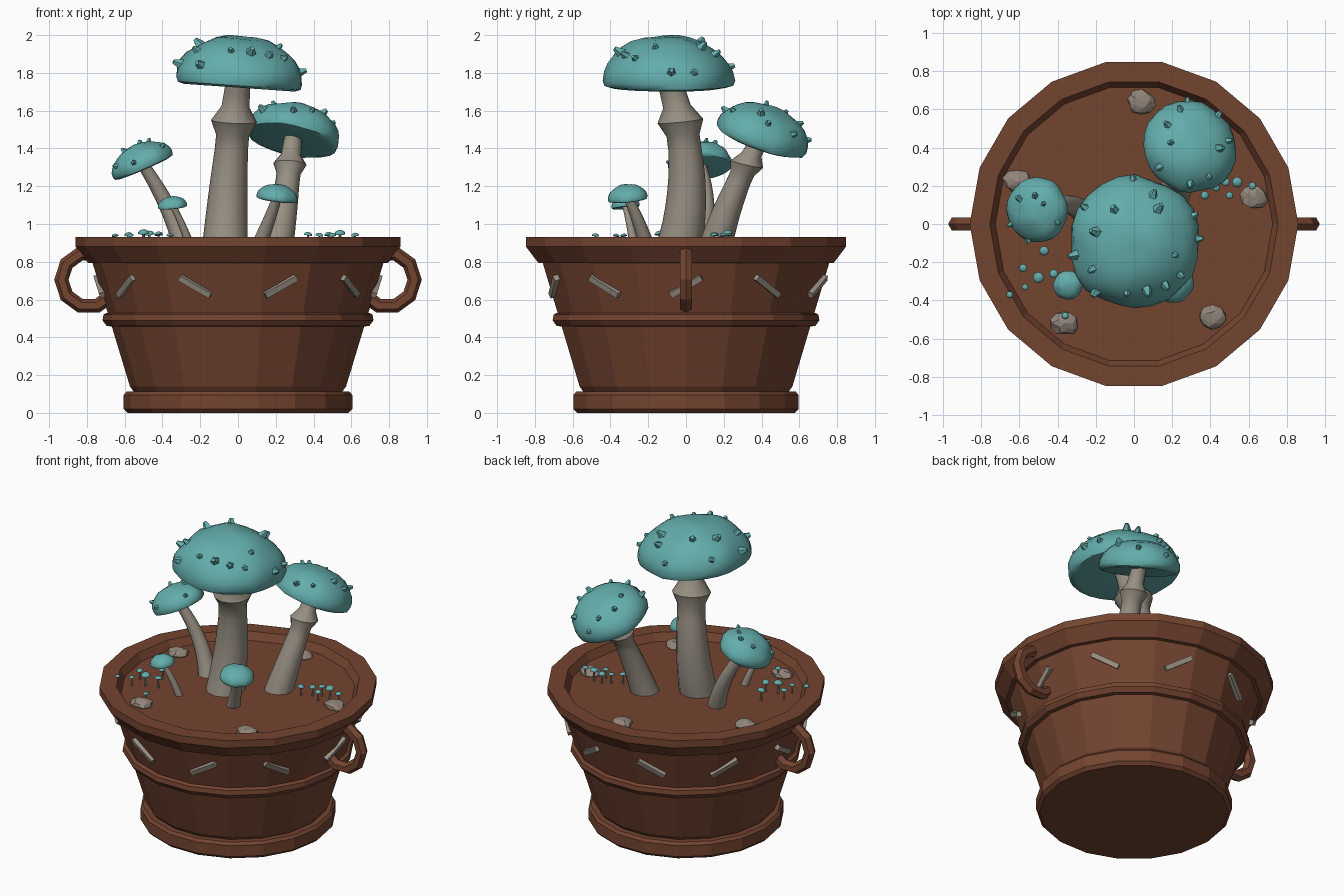
import bpy, bmesh, math, random
from mathutils import Vector, Matrix, noise

random.seed(4)
if "Cube" in bpy.data.objects:
    bpy.data.objects.remove(bpy.data.objects["Cube"])

UP = Vector((0, 0, 1))


def material(name, rgb):
    m = bpy.data.materials.new(name)
    m.use_nodes = True
    m.diffuse_color = (*rgb, 1)
    bsdf = m.node_tree.nodes["Principled BSDF"]
    bsdf.inputs["Base Color"].default_value = (*rgb, 1)
    bsdf.inputs["Roughness"].default_value = 0.8
    return m


BROWN = material("terracotta brown", (0.175, 0.058, 0.03))
TEAL = material("teal", (0.125, 0.42, 0.41))
STEM = material("stem grey", (0.31, 0.275, 0.225))
STONE = material("stone grey", (0.28, 0.23, 0.19))


def finish(name, bm, mat, smooth=False):
    bmesh.ops.recalc_face_normals(bm, faces=bm.faces)
    mesh = bpy.data.meshes.new(name)
    bm.to_mesh(mesh)
    bm.free()
    mesh.materials.append(mat)
    obj = bpy.data.objects.new(name, mesh)
    bpy.context.collection.objects.link(obj)
    if smooth:
        bpy.ops.object.select_all(action='DESELECT')
        obj.select_set(True)
        bpy.context.view_layer.objects.active = obj
        bpy.ops.object.shade_smooth_by_angle(angle=math.radians(50))


def loft(bm, rings, closed=False):
    """Skin a list of equal rings of points; cap the ends unless closed."""
    loops = [[bm.verts.new(p) for p in ring] for ring in rings]
    pairs = list(zip(loops, loops[1:]))
    if closed:
        pairs.append((loops[-1], loops[0]))
    else:
        bm.faces.new(loops[0])
        bm.faces.new(loops[-1])
    for a, b in pairs:
        for i in range(len(a)):
            bm.faces.new((a[i - 1], a[i], b[i], b[i - 1]))


def circle(r, z, sides):
    angles = [math.tau * i / sides for i in range(sides)]
    return [Vector((r * math.cos(a), r * math.sin(a), z)) for a in angles]


def lathe(name, profile, closed=False):
    bm = bmesh.new()
    loft(bm, [circle(r, z, 18) for r, z in profile], closed)
    finish(name, bm, BROWN)


def stem(bm, base, bend, top, r_base, r_top, collar=False, steps=12, sides=12):
    """Tapered stalk along a quadratic curve, with an optional flared collar."""
    rings = []
    for i in range(steps + 1):
        t = i / steps
        centre = base * (1 - t) ** 2 + bend * 2 * t * (1 - t) + top * t * t
        along = (bend - base) * (1 - t) + (top - bend) * t
        rot = UP.rotation_difference(along + UP * along.length)
        r = r_base + (r_top - r_base) * t
        if collar:
            r *= {8: 1.05, 9: 1.55}.get(i, 1)
        rings.append([centre + rot @ c for c in circle(r, 0, sides)])
    loft(bm, rings)


def dome(angle):
    """Radius and height of the unit cap at an angle above its rim."""
    return math.cos(angle), 0.11 + 0.69 * math.sin(angle)


def cap(bm, pos, radius, axis, sides=24, warts=0, rough=0.0):
    rot = UP.rotation_difference(axis)
    profile = [(0.05, 0.08), (0.87, 0), (0.97, 0.03)]
    profile += [dome(math.radians(a)) for a in range(0, 89, 11)]
    rings = []
    for r, z in profile:
        ring = [c * (1 + rough * noise.noise(c * 2 + pos * 5)) for c in circle(r, z, sides)]
        rings.append([pos + rot @ (c * radius) for c in ring])
    loft(bm, rings)
    # Stubby warts, evenly spread in heading and scattered in height
    for i in range(warts):
        heading = math.tau * (i + random.random() * 0.6) / warts
        r, z = dome(math.radians(random.uniform(12, 62)))
        spot = Vector((r * math.cos(heading), r * math.sin(heading), z))
        turn = rot @ UP.rotation_difference(spot)
        size = random.uniform(0.8, 1.2) * (0.009 + radius * 0.03)
        base = pos + rot @ (spot * radius)
        loft(bm, [[base + turn @ c for c in circle(size * w, size * h, 5)]
                  for w, h in ((1.5, -0.8), (1, 0.5), (0.6, 1.6))])


# Pot
lathe("pot_base", [(0.585, 0), (0.605, 0.02), (0.605, 0.095), (0.59, 0.113), (0.5, 0.113)])
lathe("pot_body", [(0.55, 0.11), (0.572, 0.14), (0.775, 0.81), (0.7, 0.81)])
lathe("pot_band", [(0.64, 0.455), (0.695, 0.46), (0.717, 0.49), (0.712, 0.52),
                   (0.695, 0.53), (0.64, 0.53)], closed=True)
lathe("pot_rim", [(0.71, 0.79), (0.795, 0.795), (0.86, 0.88), (0.86, 0.93),
                  (0.755, 0.93), (0.72, 0.87)], closed=True)
lathe("soil", [(0.735, 0.82), (0.735, 0.88)])

# Ring handles
for side, label in ((1, "left"), (-1, "right")):
    bm = bmesh.new()
    rings = []
    for i in range(10):
        turn = Matrix.Rotation(math.tau * i / 10, 3, 'Y')
        rings.append([Vector((side * 0.79, 0, 0.705)) + turn @ Vector((0.145 + c.x, c.y, 0))
                      for c in circle(0.038, 0, 6)])
    loft(bm, rings, closed=True)
    finish(label + "_handle", bm, BROWN)

# Zigzag of short sticks around the pot
bm = bmesh.new()
for i in range(10):
    place = (Matrix.Rotation(math.tau * i / 10, 4, 'Z') @ Matrix.Translation((0.733, 0, 0.67))
             @ Matrix.Rotation(0.3, 4, 'Y')
             @ Matrix.Rotation(math.radians(-31 if i % 2 else 31), 4, 'X')
             @ Matrix.Diagonal((0.03, 0.19, 0.032, 1)))
    bmesh.ops.create_cube(bm, size=1, matrix=place)
finish("pot_sticks", bm, STEM)


def mushroom(label, pos, radius, axis, base, bend, r_base, r_top, warts=0, collar=False):
    pos, axis = Vector(pos), Vector((*axis, 1)).normalized()
    bm = bmesh.new()
    cap(bm, pos, radius, axis, warts=warts, rough=0.07)
    finish(label + "_mushroom_cap", bm, TEAL, smooth=True)
    bm = bmesh.new()
    top = pos + axis * radius * 0.15
    bend = Vector((*bend, (top.z + 0.86) / 2))
    stem(bm, Vector((*base, 0.86)), bend, top, r_base, r_top, collar)
    finish(label + "_mushroom_stem", bm, STEM, smooth=True)


# Large and small mushrooms
mushroom("tall", (0, -0.095, 1.722), 0.343, (0.07, 0), (-0.07, -0.04), (-0.05, 0.07),
         0.122, 0.064, warts=16, collar=True)
mushroom("back", (0.285, 0.39, 1.435), 0.25, (0.22, 0.36), (0.2, 0.15), (0.26, 0.23),
         0.09, 0.046, warts=10, collar=True)
mushroom("left", (-0.495, 0.075, 1.295), 0.17, (-0.43, -0.05), (-0.28, 0.07), (-0.35, 0.14),
         0.058, 0.032, warts=6)
mushroom("front", (0.205, -0.305, 1.125), 0.107, (0.12, -0.1), (0.1, -0.2), (0.16, -0.24),
         0.044, 0.025)
mushroom("small", (-0.345, -0.32, 1.085), 0.076, (-0.1, -0.1), (-0.25, -0.27), (-0.28, -0.29),
         0.025, 0.016)

# Two clusters of tiny mushrooms
CLUSTERS = [(-.65, -.37), (-.58, -.23), (-.5, -.28), (-.57, -.33), (-.47, -.14), (-.42, -.26),
            (-.36, -.48), (.37, .15), (.5, .15), (.48, .22), (.54, .22), (.62, .2), (.43, .19)]
caps, stems = bmesh.new(), bmesh.new()
for x, y in CLUSTERS:
    r = random.uniform(0.017, 0.03)
    pos = Vector((x, y, 0.915 + r * 1.1))
    cap(caps, pos, r, Vector((random.uniform(-.2, .2), random.uniform(-.2, .2), 1)), sides=8)
    foot = Vector((x, y, 0.87))
    stem(stems, foot, (foot + pos) / 2, pos + UP * r * 0.3, r * 0.32, r * 0.22, steps=2, sides=6)
finish("tiny_mushroom_caps", caps, TEAL, smooth=True)
finish("tiny_mushroom_stems", stems, STEM, smooth=True)

# Flat stones on the soil
for x, y in ((.04, .64), (.63, .14), (.41, -.49), (-.36, -.52), (-.61, .22)):
    bm = bmesh.new()
    bmesh.ops.create_icosphere(bm, subdivisions=2, radius=1)
    for v in bm.verts:
        v.co *= random.uniform(0.82, 1.08)
        v.co = Vector((x + v.co.x * 0.077, y + v.co.y * 0.063, 0.885 + v.co.z * 0.038))
    finish("stone", bm, STONE)
